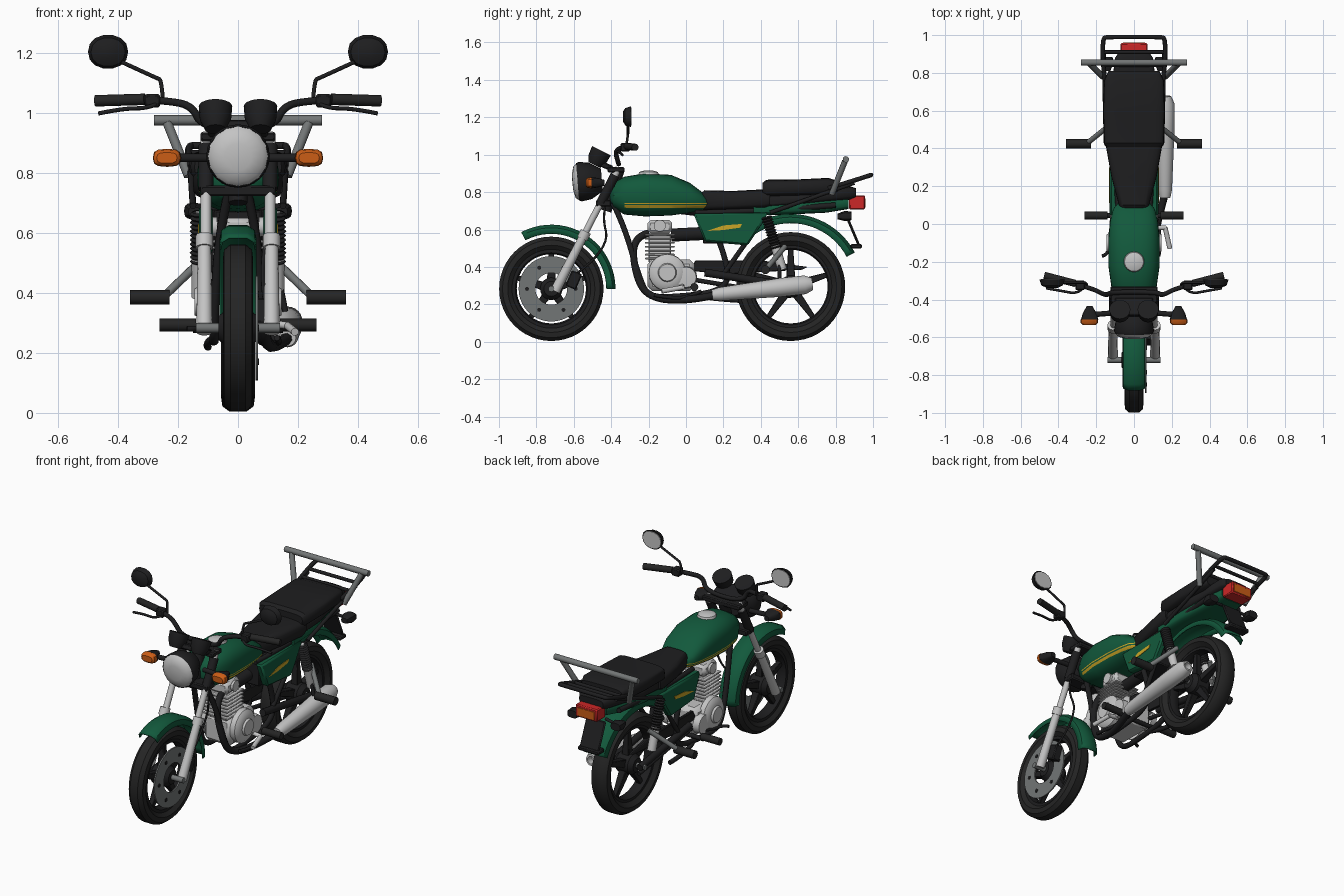
import bpy, bmesh, math
from mathutils import Vector, Matrix

cube = bpy.data.objects.get("Cube")
if cube:
    bpy.data.objects.remove(cube)


def material(name, *rgb):
    m = bpy.data.materials.new(name)
    m.use_nodes = True
    m.diffuse_color = (*rgb, 1)
    m.node_tree.nodes["Principled BSDF"].inputs["Base Color"].default_value = (*rgb, 1)
    return m


BLACK = material("black", .013, .013, .014)
RUBBER = material("rubber", .018, .018, .018)
GREEN = material("green", .006, .1, .045)
SILVER = material("silver", .55, .55, .55)
GREY = material("grey", .17, .18, .18)
ORANGE = material("orange", .6, .11, .008)
RED = material("red", .6, .02, .02)
YELLOW = material("yellow", .6, .38, .02)


def finish(bm, name, mats, mirror=False, bevel=0, solid=0):
    """Turn a bmesh into an object with smooth shading and sharp corners."""
    bmesh.ops.remove_doubles(bm, verts=bm.verts, dist=1e-5)
    bmesh.ops.recalc_face_normals(bm, faces=bm.faces)
    for f in bm.faces:
        f.smooth = True
    for e in bm.edges:
        e.smooth = e.calc_face_angle(0) < .65
    me = bpy.data.meshes.new(name)
    bm.to_mesh(me)
    bm.free()
    ob = bpy.data.objects.new(name, me)
    bpy.context.collection.objects.link(ob)
    for m in mats if isinstance(mats, list) else [mats]:
        me.materials.append(m)
    if solid:
        ob.modifiers.new("Solidify", "SOLIDIFY").thickness = solid
    if bevel:
        ob.modifiers.new("Bevel", "BEVEL").width = bevel
    if mirror:
        ob.modifiers.new("Mirror", "MIRROR")
    return ob


def skin(bm, rings, closed=True):
    rings = [[bm.verts.new(p) for p in r] for r in rings]
    n = len(rings[0])
    for a, b in zip(rings, rings[1:]):
        for i in range(n if closed else n - 1):
            j = (i + 1) % n
            bm.faces.new((a[i], a[j], b[j], b[i]))
    return rings


def lathe(name, profile, origin, axis, mat, seg=24, mirror=False):
    """Revolve (distance along axis, radius) points about an axis."""
    q = Vector(axis).to_track_quat('Z', 'Y')
    bm = bmesh.new()
    turn = [math.tau * i / seg for i in range(seg)]
    skin(bm, [[Vector(origin) + q @ Vector((r * math.cos(a), r * math.sin(a), d))
               for a in turn] for d, r in profile])
    return finish(bm, name, mat, mirror)


def rod(name, a, b, r, mat, mirror=False, r2=None, seg=12):
    d = Vector(b) - Vector(a)
    return lathe(name, [(0, 0), (0, r), (d.length, r2 or r), (d.length, 0)], a, d, mat, seg, mirror)


def pipe(name, pts, r, mat, mirror=False):
    """Smooth tube through control points."""
    cu = bpy.data.curves.new(name, 'CURVE')
    cu.dimensions, cu.bevel_depth, cu.bevel_resolution = '3D', r, 2
    cu.use_fill_caps, cu.resolution_u = True, 6
    sp = cu.splines.new('NURBS')
    sp.points.add(len(pts) - 1)
    for p, co in zip(sp.points, pts):
        p.co = (*co, 1)
    sp.order_u, sp.use_endpoint_u = 3, True
    cu.materials.append(mat)
    ob = bpy.data.objects.new(name, cu)
    bpy.context.collection.objects.link(ob)
    if mirror:
        ob.modifiers.new("Mirror", "MIRROR")


def box(name, c, s, mat, mirror=False, bevel=.006, tilt=0):
    bm = bmesh.new()
    bmesh.ops.create_cube(bm, size=1, matrix=Matrix.Translation(c)
                          @ Matrix.Rotation(tilt, 4, 'X') @ Matrix.Diagonal((*s, 1)))
    return finish(bm, name, mat, mirror, bevel)


def plate(name, yz, x0, x1, mat, mirror=False, bevel=.004):
    """Side outline extruded across x."""
    bm = bmesh.new()
    a, b = skin(bm, [[(x, y, z) for y, z in yz] for x in (x0, x1)])
    bm.faces.new(a)
    bm.faces.new(b)
    return finish(bm, name, mat, mirror, bevel)


def loft(name, sections, mat, cx=0, power=2.6, seg=24, mirror=False, bands=()):
    """Rounded body from (y, bottom, top, half width) sections; bands paint stripes."""
    p = 2 / power
    rings = []
    for y, lo, hi, w in sections:
        ring = []
        for i in range(seg):
            c, s = math.cos(math.tau * i / seg), math.sin(math.tau * i / seg)
            ring.append((cx + w * math.copysign(abs(c) ** p, c), y,
                         (lo + hi) / 2 + (hi - lo) / 2 * math.copysign(abs(s) ** p, s)))
        rings.append(ring)
    bm = bmesh.new()
    rings = skin(bm, rings)
    bm.faces.new(rings[0])
    bm.faces.new(rings[-1])
    for z in [z for band in bands for z in band]:
        bmesh.ops.bisect_plane(bm, geom=bm.verts[:] + bm.edges[:] + bm.faces[:],
                               plane_co=(0, 0, z), plane_no=(0, 0, 1))
    for f in bm.faces:
        c = f.calc_center_median()
        if c.y > -.32 and abs(c.x) > .07 and any(a < c.z < b for a, b in bands):
            f.material_index = 1
    return finish(bm, name, mat, mirror)


def fender(name, cy, cz, r, w, a0, a1):
    section = [(-w, -.035), (-w * .9, -.004), (-w * .5, .013), (w * .5, .013), (w * .9, -.004), (w, -.035)]
    bm = bmesh.new()
    angles = [math.radians(a0 + (a1 - a0) * i / 20) for i in range(21)]
    skin(bm, [[(x, cy + (r + d) * math.cos(a), cz + (r + d) * math.sin(a)) for x, d in section]
              for a in angles], closed=False)
    finish(bm, name, GREEN, solid=.006)


def wheel(side, y, r, w):
    c, X = (0, y, r), (1, 0, 0)
    half = [(-w * .6, r - .075), (-w, r - .05), (-w * .93, r - .022), (-w * .5, r - .004)]
    tyre = half + [(-d, q) for d, q in reversed(half)]
    lathe(side + "_tyre", tyre + tyre[:1], c, X, RUBBER, 48)
    lathe(side + "_rim", [(-.032, r - .068), (-.032, r - .09), (-.01, r - .098), (.01, r - .098),
                          (.032, r - .09), (.032, r - .068)], c, X, BLACK, 48)
    lathe(side + "_hub", [(-.065, 0), (-.065, .04), (-.04, .06), (.04, .06), (.065, .04), (.065, 0)], c, X, BLACK)
    for k in range(5):
        a = math.tau * k / 5 + math.pi / 2
        bm = bmesh.new()
        bmesh.ops.create_cone(bm, cap_ends=True, segments=4, radius1=.034, radius2=.019, depth=r - .13,
                              matrix=Matrix.Translation(c) @ Matrix.Rotation(a - math.pi / 2, 4, 'X')
                              @ Matrix.Translation((0, 0, (r - .13) / 2 + .04)) @ Matrix.Rotation(math.pi / 4, 4, 'Z'))
        finish(bm, f"{side}_spoke_{k + 1}", BLACK, bevel=.003)


# Wheels, brake disc and fenders
wheel("front", -.72, .283, .05)
wheel("rear", .56, .295, .056)
lathe("brake_disc", [(0, .085), (0, .175), (.008, .175), (.008, .085), (0, .085)], (.058, -.72, .283), (1, 0, 0), GREY, 40)
for k in range(6):
    a = math.tau * k / 6
    p = Vector((.06, -.72 + .13 * math.cos(a), .283 + .13 * math.sin(a)))
    rod(f"disc_bolt_{k + 1}", p, p + Vector((.01, 0, 0)), .011, BLACK, seg=8)
box("brake_caliper", (.085, -.6, .33), (.05, .06, .09), BLACK, tilt=-.4)
fender("front_fender", -.72, .283, .33, .062, 118, 0)
fender("rear_fender", .56, .295, .375, .075, 125, 28)

# Front fork
rod("fork_slider", (.112, -.7, .27), (.112, -.54, .58), .027, SILVER, True, .022)
rod("fork_collar", (.112, -.555, .55), (.112, -.535, .59), .029, SILVER, True)
rod("fork_tube", (.107, -.54, .58), (.107, -.36, .93), .018, SILVER, True)
rod("fork_ear", (.107, -.455, .745), (.107, -.38, .89), .025, BLACK, True)
rod("front_axle", (-.14, -.72, .283), (.14, -.72, .283), .016, GREY)
box("lower_clamp", (0, -.44, .74), (.25, .08, .035), BLACK)
box("upper_clamp", (0, -.375, .92), (.25, .09, .03), BLACK)
rod("steering_head", (0, -.43, .7), (0, -.36, .92), .032, BLACK)
pipe("brake_hose", [(.08, -.38, .9), (.13, -.46, .7), (.07, -.4, .5), (.09, -.59, .36)], .006, BLACK)

# Headlamp, indicators and gauges
lathe("headlamp_shell", [(0, 0), (0, .06), (.06, .097), (.115, .106), (.13, .1)], (0, -.45, .865), (0, -1, -.08), BLACK)
lathe("headlamp_lens", [(0, .1), (.018, .085), (.028, .045), (.03, 0)], (0, -.578, .855), (0, -1, -.08), SILVER, 16)
rod("indicator_stalk", (.1, -.47, .85), (.22, -.48, .85), .014, BLACK, True)
loft("indicator_body", [(-.435, .835, .865, .015), (-.47, .825, .875, .035), (-.505, .82, .88, .046)], BLACK, .235, 3, 12, True)
loft("indicator_lens", [(-.505, .82, .88, .047), (-.525, .823, .877, .045), (-.535, .832, .868, .034)], ORANGE, .237, 3, 12, True)
lathe("gauge", [(0, 0), (0, .035), (.035, .052), (.085, .056), (.085, .047), (.08, 0)], (.075, -.49, .945), (0, .45, .9), BLACK, 20, True)
box("gauge_bracket", (0, -.44, .945), (.2, .1, .03), BLACK, tilt=-.4)

# Handlebar, levers and mirrors
pipe("handlebar", [(0, -.36, .95), (.12, -.36, .95), (.15, -.38, 1.02), (.22, -.34, 1.04), (.34, -.31, 1.045)], .013, BLACK, True)
rod("grip", (.31, -.315, 1.045), (.475, -.272, 1.04), .019, RUBBER, True)
box("switch_box", (.285, -.325, 1.04), (.05, .05, .045), BLACK, True)
pipe("lever", [(.27, -.34, 1.03), (.3, -.37, 1.015), (.38, -.355, 1.015), (.465, -.34, .998)], .007, BLACK, True)
pipe("mirror_stalk", [(.25, -.32, 1.04), (.255, -.31, 1.11), (.27, -.31, 1.115), (.4, -.31, 1.175)], .007, BLACK, True)
loft("mirror_shell", [(-.338, 1.18, 1.23, .03), (-.325, 1.155, 1.25, .057), (-.295, 1.147, 1.26, .067)], BLACK, .433, 2.2, 14, True)
loft("mirror_glass", [(-.296, 1.154, 1.253, .06), (-.291, 1.154, 1.253, .06)], SILVER, .433, 2.2, 14, True)

# Tank with painted stripes, and its cap
loft("fuel_tank", [(-.405, .755, .82, .045), (-.385, .715, .85, .09), (-.33, .68, .882, .12), (-.22, .67, .9, .136),
                   (-.08, .675, .892, .136), (.02, .69, .85, .126), (.08, .7, .805, .11), (.115, .71, .77, .08)],
     [GREEN, YELLOW], seg=32, bands=((.716, .73), (.737, .743)))
lathe("fuel_cap", [(0, .055), (.015, .05), (.022, .03), (.024, 0)], (0, -.2, .892), (0, 0, 1), SILVER)

# Seat, tail and side panels
loft("front_seat", [(.06, .73, .78, .05), (.1, .7, .81, .08), (.25, .705, .806, .12), (.42, .71, .815, .15), (.45, .72, .81, .145)], BLACK, power=4)
loft("rear_seat", [(.41, .79, .85, .145), (.43, .775, .866, .158), (.6, .78, .868, .163), (.76, .785, .876, .158), (.81, .8, .86, .135)], BLACK, power=4.5)
loft("seat_base", [(.4, .71, .79, .13), (.6, .73, .79, .135), (.88, .76, .83, .1), (.91, .77, .82, .08)], BLACK, power=4)
loft("tail_panel", [(.36, .675, .735, .125), (.55, .68, .75, .125), (.75, .69, .765, .105), (.87, .71, .775, .075)], GREEN, power=4)
plate("side_panel", [(.04, .685), (.44, .69), (.37, .575), (.33, .515), (.1, .535)], .085, .13, GREEN, True, .01)
plate("side_panel_stripe", [(.11, .592), (.2, .622), (.3, .63), (.29, .61), (.2, .597)], .13, .133, YELLOW, True, 0)
box("tail_lamp", (0, .915, .745), (.145, .085, .075), RED)
box("tail_lamp_lens", (0, .958, .742), (.115, .006, .05), ORANGE, bevel=.001)
box("plate_holder", (0, .895, .585), (.13, .014, .19), BLACK, tilt=.4)
box("mud_flap", (0, .91, .51), (.14, .06, .025), BLACK)
rod("rear_indicator_stalk", (.05, .84, .68), (.13, .85, .67), .009, BLACK, True)
loft("rear_indicator", [(.81, .655, .685, .02), (.85, .645, .7, .035), (.885, .65, .695, .032)], BLACK, .145, 3, 12, True)

# Rear carrier
pipe("carrier_loop", [(.155, .76, .82), (.165, .86, .85), (.165, .985, .89), (.14, .99, .892), (0, .99, .892)], .012, BLACK, True)
for i, y in enumerate((.84, .91)):
    z = .845 + (y - .84) * .3
    rod(f"carrier_bar_{i + 1}", (-.165, y, z), (.165, y, z), .01, BLACK)
rod("carrier_brace", (.15, .45, .69), (.16, .9, .85), .011, BLACK, True)
rod("grab_bar", (-.28, .855, .975), (.28, .855, .975), .017, GREY)
rod("grab_bar_leg", (.235, .85, .965), (.165, .78, .79), .016, GREY, True)

# Frame and swingarm
pipe("down_tube", [(.03, -.39, .74), (.06, -.33, .62), (.08, -.25, .34), (.08, -.2, .24), (.08, -.05, .24), (.08, .2, .27), (.08, .24, .4), (.08, .12, .68)], .016, BLACK, True)
rod("backbone", (0, -.39, .76), (0, .2, .69), .035, BLACK)
pipe("rear_rail", [(.08, .05, .69), (.1, .3, .69), (.11, .8, .73)], .015, BLACK, True)
rod("frame_brace", (.09, .2, .36), (.11, .42, .67), .013, BLACK, True)
rod("swingarm", (.095, .1, .37), (.095, .58, .295), .021, BLACK, True)
rod("rear_axle", (-.12, .56, .295), (.12, .56, .295), .016, GREY)
plate("chain_guard", [(.02, .38), (.05, .435), (.4, .435), (.65, .4), (.62, .385), (.2, .36)], -.085, -.065, BLACK)
rod("chain_run", (-.075, .05, .33), (-.075, .56, .245), .012, BLACK)
box("battery_box", (0, .2, .6), (.16, .22, .15), BLACK)
rod("intake", (0, -.08, .57), (0, .12, .58), .035, BLACK)

# Rear shocks with coils
lathe("shock_spring", [(i * .0075, .031 if i % 2 else .022) for i in range(25)], (.13, .43, .67), (0, .3, -1), BLACK, 12, True)
rod("shock_body", (.13, .475, .52), (.13, .515, .385), .025, SILVER, True)
rod("shock_rod", (.13, .43, .67), (.13, .48, .5), .012, SILVER, True)

# Engine
box("crankcase", (0, -.08, .355), (.19, .25, .17), SILVER, bevel=.025)
lathe("engine_cover", [(0, .1), (.03, .098), (.045, .08), (.048, .05), (.06, .045), (.06, 0)], (.085, -.1, .37), (1, 0, 0), SILVER, 20, True)
lathe("gear_cover", [(0, .06), (.04, .055), (.045, 0)], (.085, .0, .345), (1, 0, 0), SILVER, 16, True)
box("cylinder", (0, -.14, .5), (.13, .12, .16), SILVER)
for k in range(7):
    box(f"cooling_fin_{k + 1}", (0, -.14, .445 + k * .021), (.17, .16, .009), SILVER, bevel=.003)
box("cylinder_head", (0, -.14, .615), (.14, .13, .07), SILVER, bevel=.015)
rod("valve_cap", (.07, -.14, .62), (.085, -.14, .62), .032, SILVER, True)
rod("kick_shaft", (.1, -.02, .3), (.17, -.02, .29), .012, SILVER)
rod("kick_lever", (.165, -.02, .29), (.19, -.13, .27), .013, SILVER)

# Exhaust
pipe("exhaust_pipe", [(.03, -.2, .58), (.05, -.29, .56), (.08, -.27, .35), (.09, -.2, .235), (.12, 0, .215), (.165, .16, .25)], .02, BLACK)
lathe("muffler", [(0, 0), (0, .028), (.04, .036), (.3, .047), (.36, .05), (.5, .05), (.54, .032), (.54, .022), (.5, .02), (.5, 0)],
      (.165, .14, .25), (0, 1, .11), SILVER)
rod("muffler_hanger", (.13, .5, .48), (.165, .5, .3), .01, BLACK)

# Foot pegs, pedals and stand
rod("rider_peg", (.14, .045, .293), (.262, .045, .293), .021, RUBBER, True)
rod("peg_bar", (-.15, .045, .28), (.15, .045, .28), .013, BLACK)
rod("passenger_peg", (.228, .425, .385), (.36, .425, .385), .024, RUBBER, True)
rod("passenger_peg_strut", (.12, .53, .51), (.245, .43, .39), .014, GREY, True)
pipe("brake_pedal", [(.1, .08, .27), (.13, 0, .23), (.14, -.12, .24), (.13, -.17, .25)], .01, BLACK)
pipe("gear_pedal", [(-.11, .03, .32), (-.13, -.05, .29), (-.13, -.16, .28), (-.17, -.17, .28)], .009, BLACK)
pipe("side_stand", [(-.08, .04, .25), (-.11, .12, .23), (-.1, .3, .22)], .013, BLACK)
